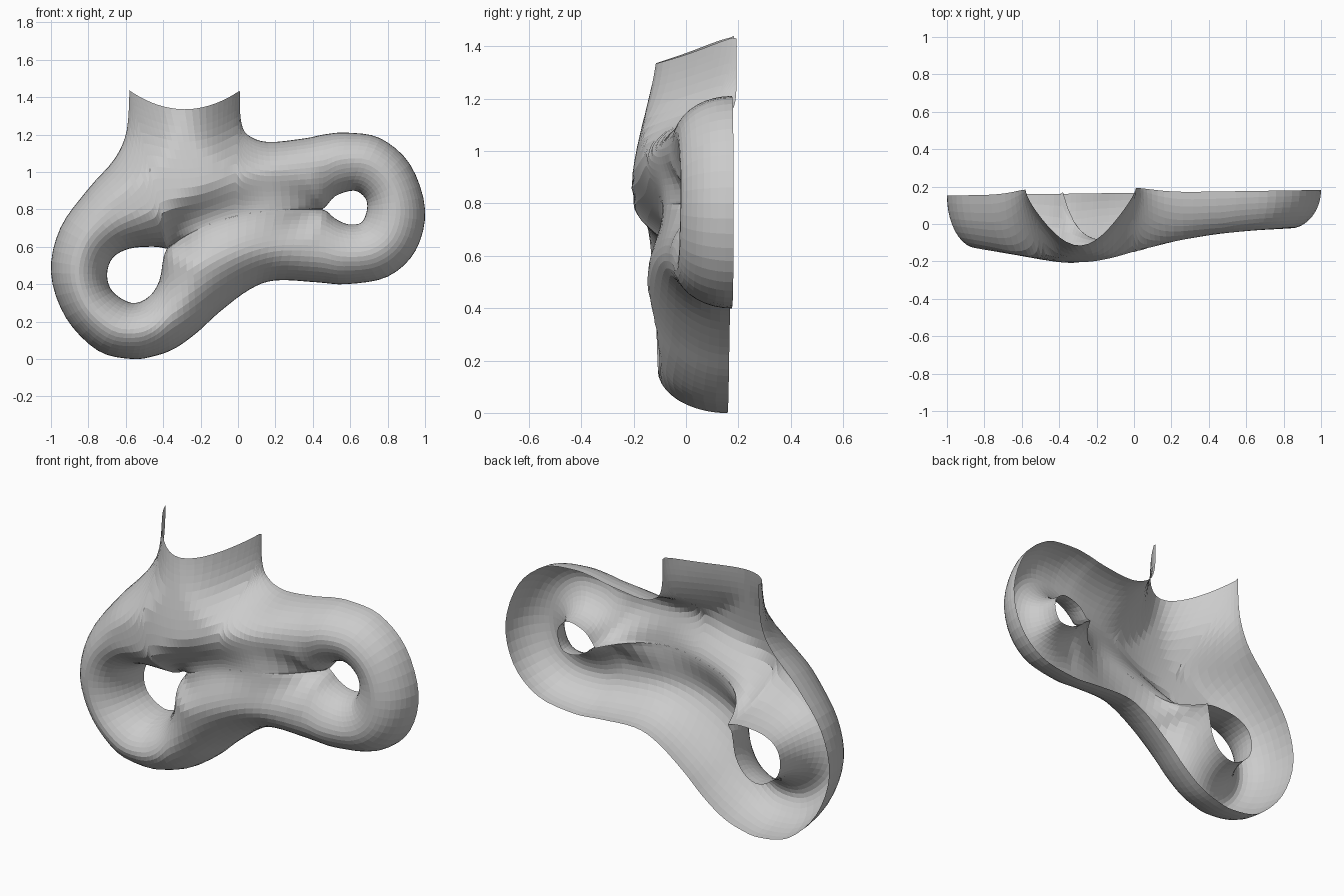
import bpy
import bmesh
import math
from mathutils import Vector
from mathutils.geometry import intersect_point_line

cube = bpy.data.objects.get("Cube")
if cube:
    bpy.data.objects.remove(cube)

RINGS = 20
STEPS = 4
NECK_STEPS = 24
GROOVE_START, GROOVE_END = -.38, .45

# Stations: outer rim (x, z) paired with the inner opening (x, z), clockwise
STATIONS = [
    (.01, 1.43, -.02, .74), (.015, 1.28, .03, .76), (.05, 1.2, .1, .78),
    (.16, 1.16, .2, .79), (.36, 1.18, .36, .8), (.46, 1.2, .45, .8),
    (.58, 1.21, .52, .87), (.76, 1.18, .62, .9), (.92, 1.04, .68, .86),
    (1, .8, .69, .8), (.95, .58, .66, .73), (.8, .44, .59, .72),
    (.58, .4, .52, .75), (.42, .41, .45, .8), (.2, .42, .3, .8),
    (.06, .37, .1, .78), (-.1, .25, -.1, .71), (-.22, .14, -.25, .65),
    (-.34, .055, -.38, .59), (-.45, .015, -.42, .42), (-.57, 0, -.48, .33),
    (-.75, .045, -.57, .3), (-.92, .22, -.67, .36), (-1, .46, -.7, .45),
    (-.95, .7, -.67, .54), (-.8, .91, -.58, .59), (-.66, 1.07, -.45, .6),
    (-.595, 1.22, -.38, .59), (-.58, 1.44, -.36, .6)]


def spline(points, steps):
    """Smooth curve through all the points."""
    pts = [Vector(p) for p in points]
    pts = [pts[0]] + pts + [pts[-1]]
    out = []
    for a, b, c, d in zip(pts, pts[1:], pts[2:], pts[3:]):
        for i in range(steps):
            t = i / steps
            out.append(b + (c - a) * (t / 2)
                       + (a - b * 2.5 + c * 2 - d / 2) * t ** 2
                       + ((b - c) * 3 + d - a) / 2 * t ** 3)
    return out + [pts[-1]]


def smooth(t):
    t = min(max(t, 0), 1)
    return t * t * (3 - 2 * t)


def distance(p, line):
    """Distance from a point to a line of short segments."""
    best = 9
    for a, b in zip(line, line[1:]):
        if (b - a).length > 1e-6:
            f = min(max(intersect_point_line(p, a, b)[1], 0), 1)
            best = min(best, (p - a.lerp(b, f)).length)
    return best


def round_edge(t):
    """Quarter-ellipse roll from a rim to the crest."""
    t = min(max(t, 0), 1)
    return 1 - math.sqrt(1 - (1 - t) ** 2)


def hill(x, z, cx, cz, width, height):
    return math.exp(-((x - cx) / width) ** 2 - ((z - cz) / height) ** 2)


def crest(x, z):
    return -.07 + .055 * x - .125 * hill(x, z, -.25, .82, .45, .43)


def neck_weight(x, z):
    return smooth((z - .8) / .4) * math.exp(-((x + .28) / .4) ** 4)


def groove_place(x):
    """Height of the groove floor, and how near it is to an opening."""
    u = (x - GROOVE_START) / (GROOVE_END - GROOVE_START)
    u = min(max(u, 0), 1)
    end = abs(2 * u - 1) ** (6 if u < .5 else 3)
    return .59 + .21 * (1 - (1 - u) ** 3), end


def inner_point(x, z):
    """Opening rim, or the groove floor that joins the two openings."""
    if GROOVE_START < x < GROOVE_END:
        floor_z, end = groove_place(x)
        return Vector((x, floor_z)), -.09 + .26 * end, end
    return Vector((x, z)), .16, 1


# Rim around the body, then the curved open top of the neck
loop = spline(STATIONS, STEPS)
outline = [p.to_2d() for p in loop]
rays = [(Vector(p[:2]), inner_point(*p[2:])) for p in loop]
for i in range(1, NECK_STEPS):
    angle = math.pi * i / NECK_STEPS
    x = -.285 - .295 * math.cos(angle)
    z = 1.335 + .1 * math.cos(angle) ** 2
    floor_x = -.36 + .34 * i / NECK_STEPS
    rays.append((Vector((x, z)), inner_point(floor_x, 0)))
rims = [inner for outer, inner in rays]
opening = [rim[0] for rim in rims]
opening.append(opening[0])


def depth(p):
    """Front-to-back position of the shell at a place on the front plane."""
    w = neck_weight(*p)
    top = crest(*p)
    # Outer wall, more open on the neck and under the middle
    reach = .16 + .14 * w + .05 * hill(p.x, p.y, -.05, .38, .3, .25)
    t = min(distance(p, outline) / reach, 1)
    wall = round_edge(t) * (1 - w) + (1 - t) ** 2 * w
    # Inner wall, blended from the nearby rims: softer along the groove
    total = inner_y = end = 0
    for place, rim_y, rim_end in rims:
        share = ((p - place).length + 1e-4) ** -4
        total += share
        inner_y += share * rim_y
        end += share * rim_end
    inner_y /= total
    end /= total
    t = min(distance(p, opening) / (.18 + .04 * (1 - end)), 1)
    valley = .5 + .5 * math.cos(math.pi * t)
    lip = valley + (round_edge(t) - valley) * end
    outer_y = .167 + .015 * p.x + .035 * w
    return min(top + (outer_y - top) * wall + (inner_y - top) * lip, .2)


# Shell lofted from the outer rim over the crest and into the openings
bm = bmesh.new()
grid = []
for outer, inner in rays:
    row = []
    for k in range(RINGS + 1):
        p = outer.lerp(inner[0], (1 - math.cos(math.pi * k / RINGS)) / 2)
        row.append(bm.verts.new((p.x, depth(p), p.y)))
    grid.append(row)
for row, following in zip(grid, grid[1:] + grid[:1]):
    for k in range(RINGS):
        bm.faces.new((row[k], following[k], following[k + 1], row[k + 1]))
bmesh.ops.remove_doubles(bm, verts=bm.verts, dist=.002)
bmesh.ops.recalc_face_normals(bm, faces=bm.faces)
if sum(f.normal.y * f.calc_area() for f in bm.faces) > 0:
    bmesh.ops.reverse_faces(bm, faces=bm.faces)

mesh = bpy.data.meshes.new("curved_shell")
bm.to_mesh(mesh)
bm.free()
shell = bpy.data.objects.new("curved_shell", mesh)
bpy.context.collection.objects.link(shell)

# Plain grey finish
grey = bpy.data.materials.new("light_grey")
grey.use_nodes = True
grey.diffuse_color = (.6, .6, .6, 1)
grey.node_tree.nodes["Principled BSDF"].inputs["Base Color"].default_value = (.6, .6, .6, 1)
mesh.materials.append(grey)
